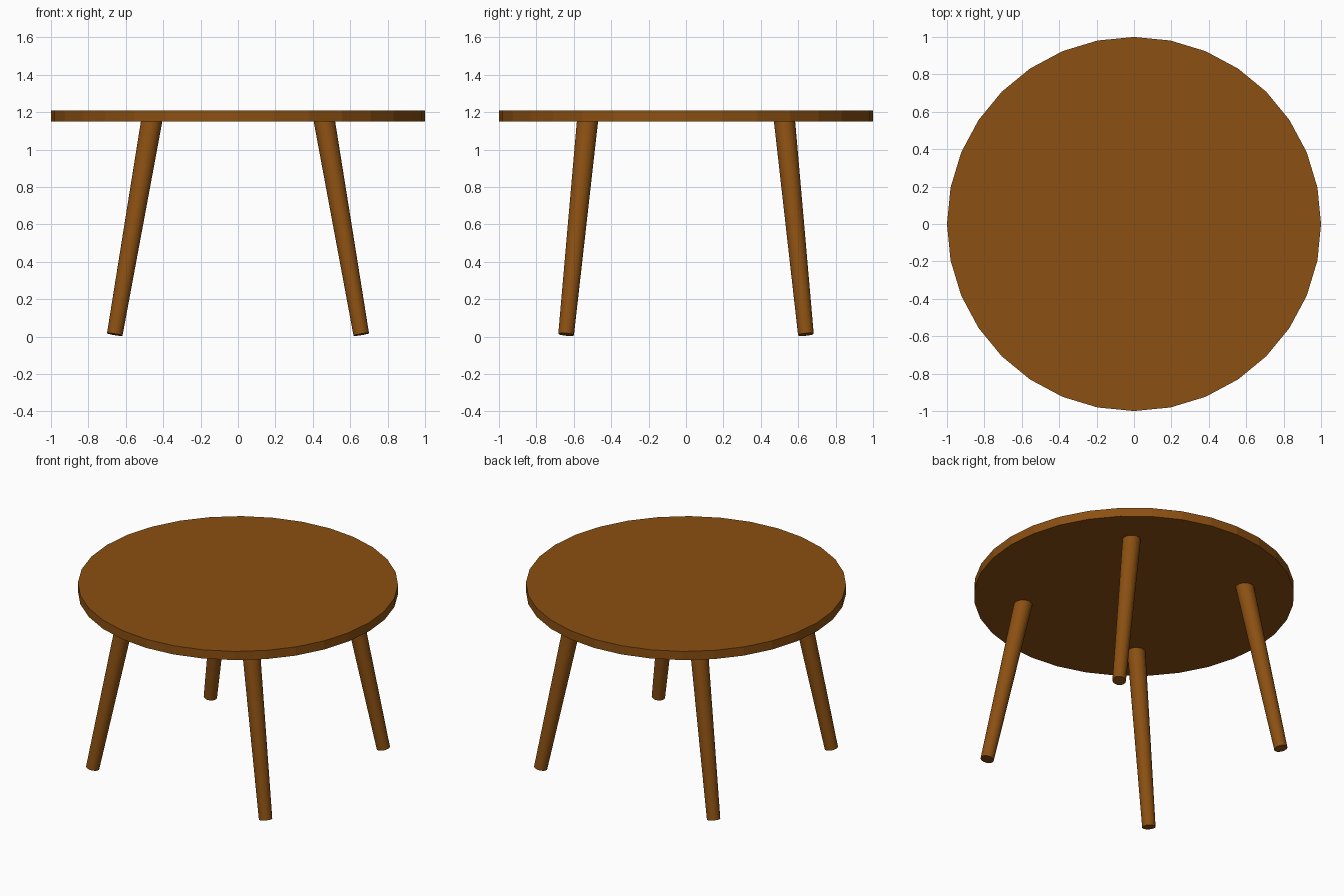
import bpy
from mathutils import Vector

if "Cube" in bpy.data.objects:
    bpy.data.objects.remove(bpy.data.objects["Cube"])

wood = bpy.data.materials.new("brown_wood")
wood.diffuse_color = (0.26, 0.08, 0.006, 1)
wood.use_nodes = True
wood.node_tree.nodes["Principled BSDF"].inputs["Base Color"].default_value = wood.diffuse_color

# Round tabletop
bpy.ops.mesh.primitive_cylinder_add(vertices=32, radius=1, depth=0.06, location=(0, 0, 1.18))
top = bpy.context.object
top.name = "tabletop"
top.data.materials.append(wood)


def add_leg(name, sx, sy):
    """Tapered round leg splayed outward, its head sunk into the tabletop."""
    foot = Vector((0.659 * sx, 0.641 * sy, 0.0115))
    head = Vector((0.457 * sx, 0.524 * sy, 1.18))
    axis = head - foot
    bpy.ops.mesh.primitive_cone_add(vertices=32, radius1=0.042, radius2=0.057,
                                    depth=axis.length, location=(foot + head) / 2)
    leg = bpy.context.object
    leg.name = name
    leg.rotation_euler = axis.to_track_quat('Z', 'Y').to_euler()
    leg.data.materials.append(wood)


# Four splayed legs
for y_name, sy in (("front", -1), ("back", 1)):
    for x_name, sx in (("left", -1), ("right", 1)):
        add_leg(f"{y_name}_{x_name}_leg", sx, sy)
